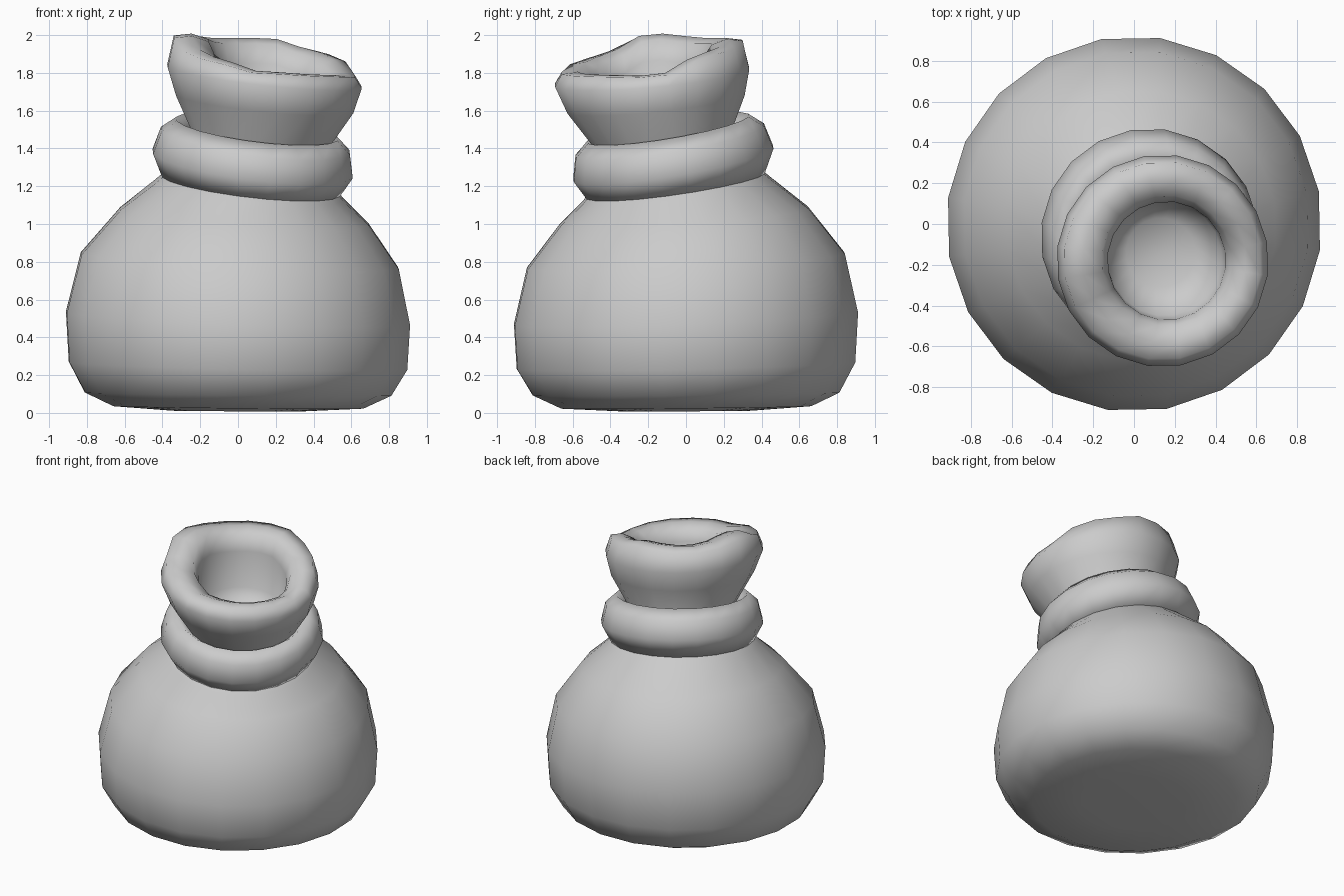
import bpy, bmesh, math

N = 20
PHASE = math.radians(10)


def loft(name, rings, height=None, cap=True, loop=False):
    """Skin tilted circles: (cx, cy, cz, radius, slope_x, slope_y, wave weight)."""
    bm = bmesh.new()
    rows = []
    for cx, cy, cz, r, sx, sy, w in rings:
        row = []
        for i in range(N):
            a = PHASE + 2 * math.pi * i / N
            x, y = r * math.cos(a), r * math.sin(a)
            z = cz + sx * x + sy * y
            if w:
                z += w * height(a)
            row.append(bm.verts.new((cx + x, cy + y, z)))
        rows.append(row)
    pairs = list(zip(rows, rows[1:]))
    if loop:
        pairs.append((rows[-1], rows[0]))
    for a, b in pairs:
        for i in range(N):
            j = (i + 1) % N
            bm.faces.new((a[i], a[j], b[j], b[i]))
    if cap:
        for row in (rows[0], rows[-1]):
            c = sum((v.co for v in row), row[0].co * 0) / N
            v = bm.verts.new(c)
            for i in range(N):
                bm.faces.new((row[i], row[(i + 1) % N], v))
    bmesh.ops.recalc_face_normals(bm, faces=bm.faces)
    me = bpy.data.meshes.new(name)
    bm.to_mesh(me)
    bm.free()
    me.shade_smooth()
    ob = bpy.data.objects.new(name, me)
    bpy.context.collection.objects.link(ob)
    return ob


# Full, slightly slumped bag
loft("sack_body", [
    (0, 0, 0.01, 0.35, -0.005, 0.005, 0),
    (0, 0, 0.03, 0.67, -0.01, 0.01, 0),
    (0, 0, 0.10, 0.82, -0.01, 0.01, 0),
    (0, 0, 0.25, 0.905, -0.022, 0.022, 0),
    (0, 0, 0.50, 0.92, -0.035, 0.038, 0),
    (0.01, 0, 0.805, 0.85, -0.048, 0.048, 0),
    (0.035, -0.01, 1.04, 0.665, -0.065, 0.07, 0),
    (0.06, -0.05, 1.18, 0.50, -0.10, 0.13, 0),
    (0.09, -0.08, 1.33, 0.36, -0.12, 0.16, 0),
])

# Thick tie band around the neck
band = [(0.46, -0.16), (0.535, -0.02), (0.505, 0.10),
        (0.43, 0.165), (0.35, 0.10), (0.34, -0.08)]
loft("tie_band", [(0.08 + 0.12 * h, -0.07 - 0.15 * h, 1.34 + h, r, -0.125, 0.165, 0)
                  for r, h in band], cap=False, loop=True)

# Rim height above 1.7 at every 45 degrees from +x
RIM = [0.075, 0.20, 0.275, 0.275, 0.30, 0.175, 0.095, 0.08]


def rim_height(a):
    t = (a / (math.pi / 4)) % 8
    i = int(t)
    f = (1 - math.cos(math.pi * (t - i))) / 2
    return RIM[i] * (1 - f) + RIM[(i + 1) % 8] * f


# Gathered mouth with a rolled, wavy lip and hollow inside
loft("sack_mouth", [
    (0.09, -0.08, 1.30, 0.33, -0.12, 0.14, 0),
    (0.12, -0.12, 1.43, 0.355, -0.10, 0.12, 0),
    (0.14, -0.16, 1.64, 0.475, -0.10, 0.10, 0),
    (0.14, -0.18, 1.78, 0.52, -0.11, 0.09, 0),
    (0.14, -0.18, 1.70, 0.485, 0, 0, 1),
    (0.15, -0.18, 1.71, 0.40, 0, 0, 1),
    (0.16, -0.18, 1.68, 0.32, 0, 0, 1),
    (0.16, -0.18, 1.63, 0.29, 0, 0, 0.8),
    (0.15, -0.17, 1.55, 0.28, -0.1, 0.1, 0),
    (0.13, -0.14, 1.47, 0.17, -0.1, 0.1, 0),
], rim_height)
